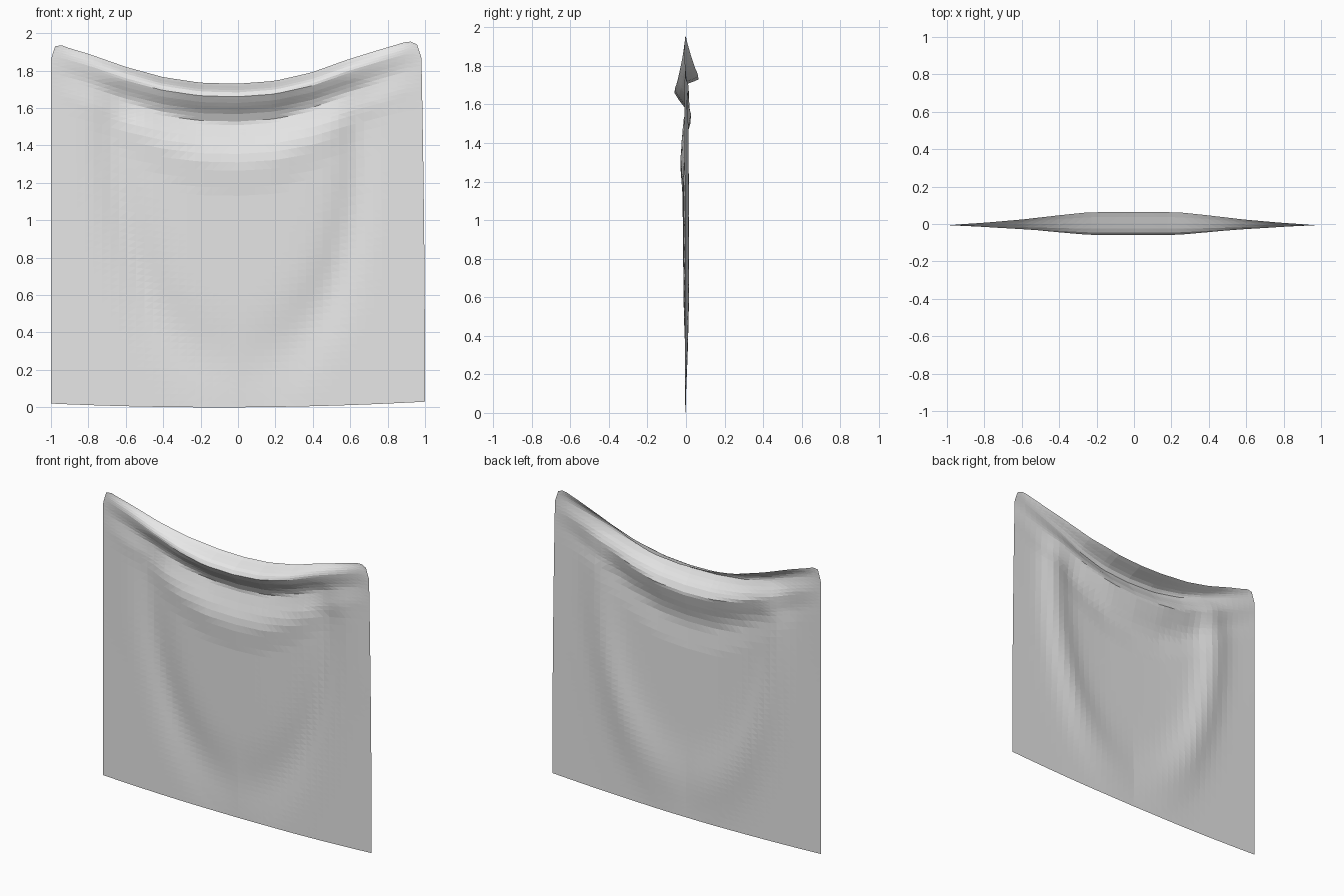
import bpy, bmesh, math

if "Cube" in bpy.data.objects:
    bpy.data.objects.remove(bpy.data.objects["Cube"])

NX, NZ = 44, 56


def curve(points, t):
    """Piecewise linear lookup."""
    for (a, fa), (b, fb) in zip(points, points[1:]):
        if t <= b:
            return fa + (fb - fa) * max(0, t - a) / (b - a)
    return points[-1][1]


# Sagging top hem, from one pinned corner to the other
TOP = [(-1, 1.93), (-.97, 1.94), (-.8, 1.89), (-.6, 1.82), (-.4, 1.765), (-.2, 1.735),
       (0, 1.73), (.2, 1.745), (.4, 1.79), (.6, 1.86), (.8, 1.92), (.94, 1.96), (1, 1.94)]
# Folds at the middle: depth below the hem -> offset to the front or back
FOLD = [(0, .065), (.015, .03), (.03, -.015), (.045, -.045), (.07, -.06), (.11, -.035),
        (.16, .005), (.21, .028), (.29, .005), (.37, -.02), (.44, -.03), (.6, -.018),
        (1.2, -.012), (1.75, -.004)]
# How far the folds reach sideways
REACH = [(0, 1), (.25, .96), (.4, .74), (.6, .42), (.8, .18), (1, 0)]
# Rows lie closer together in the folds
ROWS = [(0, 0), (.12, .045), (.3, .16), (.5, .45), (1, 1)]


def cloth_point(u, v):
    top, bottom = curve(TOP, u), .025 * u * u + .005 * u
    depth = curve(ROWS, v) * (top - bottom)
    z = top - depth
    reach = curve(REACH, abs(u))
    # lower folds climb towards the pinned corners
    climb = 1 + .9 * u * u * min(1, depth / .3)
    y = curve(FOLD, depth * climb) * reach - .006 * (1 - reach)
    # broad draped fold that bulges to the back in a U
    r = math.hypot(u / .68, (1.5 - z) / 1.3)
    if z < 1.75:
        side = min(1, .25 + abs(u) * 1.5) * min(1, (1.75 - z) / .2)
        y += .024 * side * math.exp(-((r - .97) / .15) ** 2)
    # sides narrow a little, with rounded upper corners
    x = u - .02 * max(0, u) * (z / 1.9) ** 2
    x -= math.copysign(.022, u) * max(0, abs(u) - .9) / .1 * max(0, 1 - depth / .07)
    return x, y, z


# Draped cloth sheet
bm = bmesh.new()
grid = [[bm.verts.new(cloth_point(2 * i / NX - 1, j / NZ)) for i in range(NX + 1)]
        for j in range(NZ + 1)]
for j in range(NZ):
    for i in range(NX):
        bm.faces.new((grid[j][i], grid[j + 1][i], grid[j + 1][i + 1], grid[j][i + 1]))
bmesh.ops.triangulate(bm, faces=bm.faces[:])
mesh = bpy.data.meshes.new("draped_cloth")
bm.to_mesh(mesh)
bm.free()
cloth = bpy.data.objects.new("draped_cloth", mesh)
bpy.context.collection.objects.link(cloth)

# Plain light grey fabric
fabric = bpy.data.materials.new("light_grey_fabric")
fabric.use_nodes = True
color = (.8, .8, .8, 1)
fabric.diffuse_color = color
fabric.node_tree.nodes["Principled BSDF"].inputs["Base Color"].default_value = color
mesh.materials.append(fabric)
